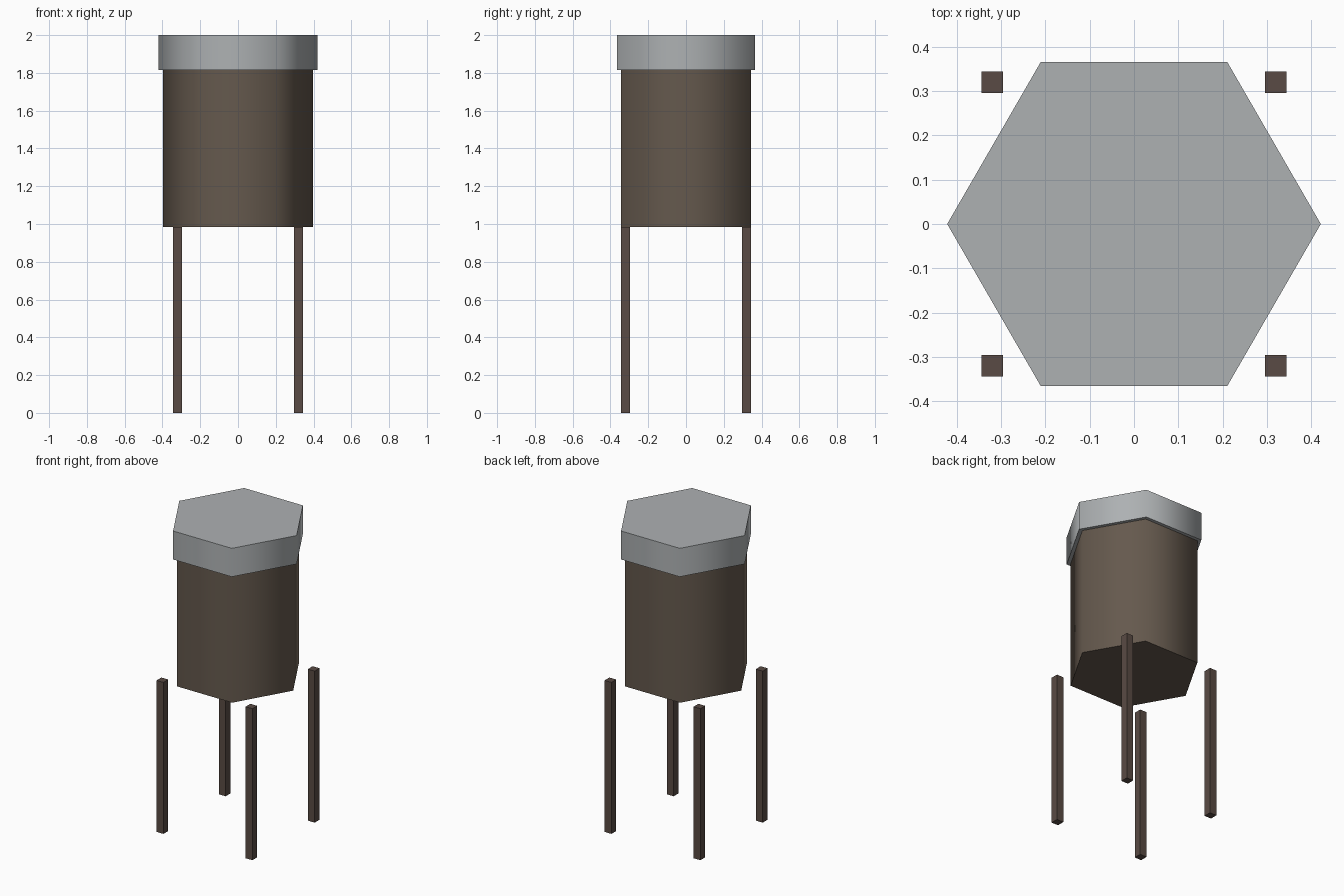
import bpy, bmesh
from math import cos, sin, pi, radians

if "Cube" in bpy.data.objects:
    bpy.data.objects.remove(bpy.data.objects["Cube"])


def material(name, rgb):
    m = bpy.data.materials.new(name)
    m.diffuse_color = (*rgb, 1)
    m.use_nodes = True
    m.node_tree.nodes["Principled BSDF"].inputs["Base Color"].default_value = m.diffuse_color
    return m


def prism(name, outline, z0, z1, mat, smooth=False):
    """Extrude an outline straight up from z0 to z1."""
    bm = bmesh.new()
    base = bm.faces.new([bm.verts.new((x, y, z0)) for x, y in outline])
    top = bmesh.ops.extrude_face_region(bm, geom=[base], use_keep_orig=True)["geom"]
    verts = [v for v in top if isinstance(v, bmesh.types.BMVert)]
    bmesh.ops.translate(bm, verts=verts, vec=(0, 0, z1 - z0))
    bmesh.ops.recalc_face_normals(bm, faces=bm.faces)
    mesh = bpy.data.meshes.new(name)
    bm.to_mesh(mesh)
    bm.free()
    obj = bpy.data.objects.new(name, mesh)
    bpy.context.collection.objects.link(obj)
    mesh.materials.append(mat)
    if smooth:
        bpy.ops.object.select_all(action='DESELECT')
        obj.select_set(True)
        bpy.context.view_layer.objects.active = obj
        bpy.ops.object.shade_smooth_by_angle(angle=radians(65))
    return obj


def hexagon(r):
    return [(r * cos(i * pi / 3), r * sin(i * pi / 3)) for i in range(6)]


def square(cx, cy, h):
    return [(cx - h, cy - h), (cx + h, cy - h), (cx + h, cy + h), (cx - h, cy + h)]


wood = material("tank_wood", (0.13, 0.10, 0.075))
dark_wood = material("leg_wood", (0.10, 0.07, 0.058))
metal = material("lid_metal", (0.42, 0.44, 0.45))

LEG_TOP, LID_BASE = 0.985, 1.815

# Hexagonal tank and its overhanging lid
prism("tank_body", hexagon(0.397), LEG_TOP, LID_BASE, wood, smooth=True)
prism("tank_lid", hexagon(0.422), LID_BASE, 2.0, metal, smooth=True)

# Four square legs
for side, sx in (("left", -1), ("right", 1)):
    for end, sy in (("front", -1), ("back", 1)):
        prism(f"{end}_{side}_leg", square(0.32 * sx, 0.32 * sy, 0.0245),
              0, LEG_TOP, dark_wood)
